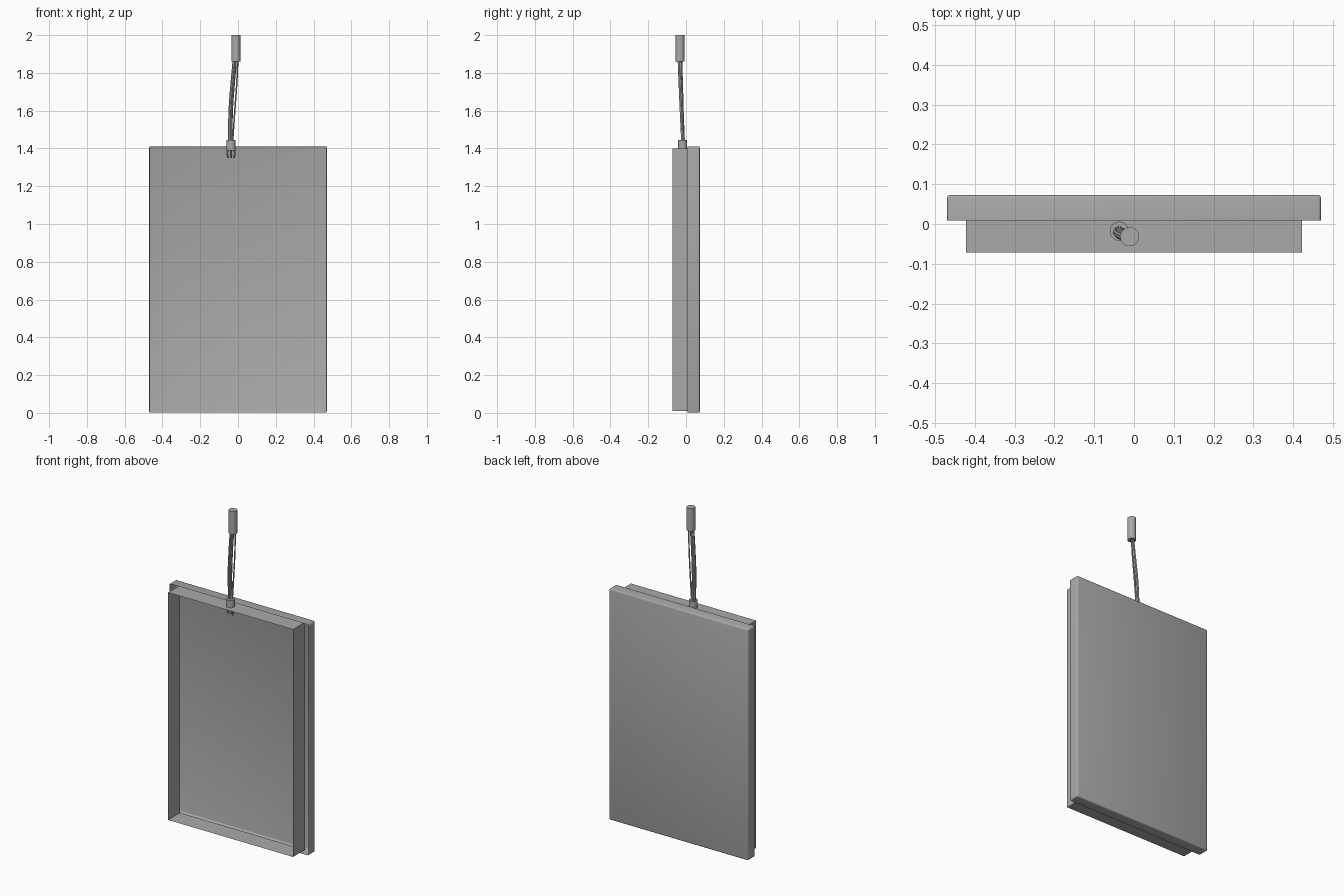
import bpy, bmesh

if "Cube" in bpy.data.objects:
    bpy.data.objects.remove(bpy.data.objects["Cube"])

# Dark grey used on every part
grey = bpy.data.materials.new("dark_grey")
grey.diffuse_color = (0.4, 0.4, 0.4, 1)
grey.use_nodes = True
grey.node_tree.nodes["Principled BSDF"].inputs["Base Color"].default_value = grey.diffuse_color


def select_only(ob):
    bpy.ops.object.select_all(action='DESELECT')
    ob.select_set(True)
    bpy.context.view_layer.objects.active = ob


def add_object(name, bm, smooth=None):
    bmesh.ops.recalc_face_normals(bm, faces=bm.faces)
    me = bpy.data.meshes.new(name)
    bm.to_mesh(me)
    bm.free()
    me.materials.append(grey)
    ob = bpy.data.objects.new(name, me)
    bpy.context.collection.objects.link(ob)
    if smooth:
        select_only(ob)
        bpy.ops.object.shade_smooth_by_angle(angle=smooth)
    return ob


def box(x, y0, y1, z0, z1):
    bm = bmesh.new()
    bmesh.ops.create_cube(bm, size=1)
    for v in bm.verts:
        v.co.x *= 2 * x
        v.co.y = y1 if v.co.y > 0 else y0
        v.co.z = z1 if v.co.z > 0 else z0
    return bm


def facing(bm, axis_sign):
    bm.normal_update()
    return [f for f in bm.faces if f.normal.y * axis_sign > 0.9]


# Back cover: thin open tray with rounded rear edges
bm = box(0.47, 0.009, 0.073, 0.001, 1.411)
bmesh.ops.delete(bm, geom=facing(bm, -1), context='FACES')
soft = [e for e in bm.edges if not e.is_boundary]
bmesh.ops.bevel(bm, geom=soft, offset=0.007, segments=3, profile=0.5, affect='EDGES')
add_object("back_cover", bm, smooth=0.9)

# Inner frame: open rectangular band nested in the cover
bm = box(0.422, -0.072, 0.043, 0.011, 1.40)
bmesh.ops.delete(bm, geom=facing(bm, -1) + facing(bm, 1), context='FACES')
add_object("inner_frame", bm)


def cylinder(name, x, y, z0, z1, r):
    bm = bmesh.new()
    bmesh.ops.create_cone(bm, cap_ends=True, segments=32, radius1=r, radius2=r, depth=z1 - z0)
    bmesh.ops.translate(bm, verts=bm.verts, vec=(x, y, (z0 + z1) / 2))
    add_object(name, bm, smooth=0.6)


# Cable plug on top and grommet at the frame
cylinder("cable_plug", -0.011, -0.032, 1.86, 2.0, 0.024)
cylinder("cable_grommet", -0.037, -0.018, 1.39, 1.445, 0.024)


def wire(name, points, r):
    cu = bpy.data.curves.new(name, 'CURVE')
    cu.dimensions = '3D'
    cu.bevel_depth = r
    cu.bevel_resolution = 2
    cu.use_fill_caps = True
    cu.materials.append(grey)
    sp = cu.splines.new('BEZIER')
    sp.bezier_points.add(len(points) - 1)
    sp.resolution_u = 8
    for bp, co in zip(sp.bezier_points, points):
        bp.co = co
        bp.handle_left_type = bp.handle_right_type = 'AUTO'
    ob = bpy.data.objects.new(name, cu)
    bpy.context.collection.objects.link(ob)
    select_only(ob)
    bpy.ops.object.convert(target='MESH')
    bpy.ops.object.shade_smooth_by_angle(angle=0.7)


# Wires from plug to grommet: two thick ones touching, one thin and straighter
wire("wire_left", [(-0.02, -0.036, 1.87), (-0.032, -0.031, 1.74), (-0.042, -0.025, 1.6), (-0.044, -0.017, 1.43)], 0.009)
wire("wire_middle", [(-0.014, -0.032, 1.87), (-0.025, -0.028, 1.74), (-0.035, -0.021, 1.6), (-0.037, -0.014, 1.43)], 0.009)
wire("wire_right", [(-0.001, -0.024, 1.87), (-0.007, -0.02, 1.74), (-0.017, -0.016, 1.6), (-0.029, -0.014, 1.43)], 0.004)

# Loose wire ends inside the frame
for i, (dx, dy) in enumerate([(-0.022, 0.0), (0.0, 0.008), (0.022, -0.005)]):
    x, y = -0.037 + dx * 0.6, -0.017 + dy
    wire(f"wire_end_{i + 1}", [(x, y, 1.40), (x + dx * 0.3, y, 1.378), (x + dx * 0.1, y, 1.35)], 0.005)
